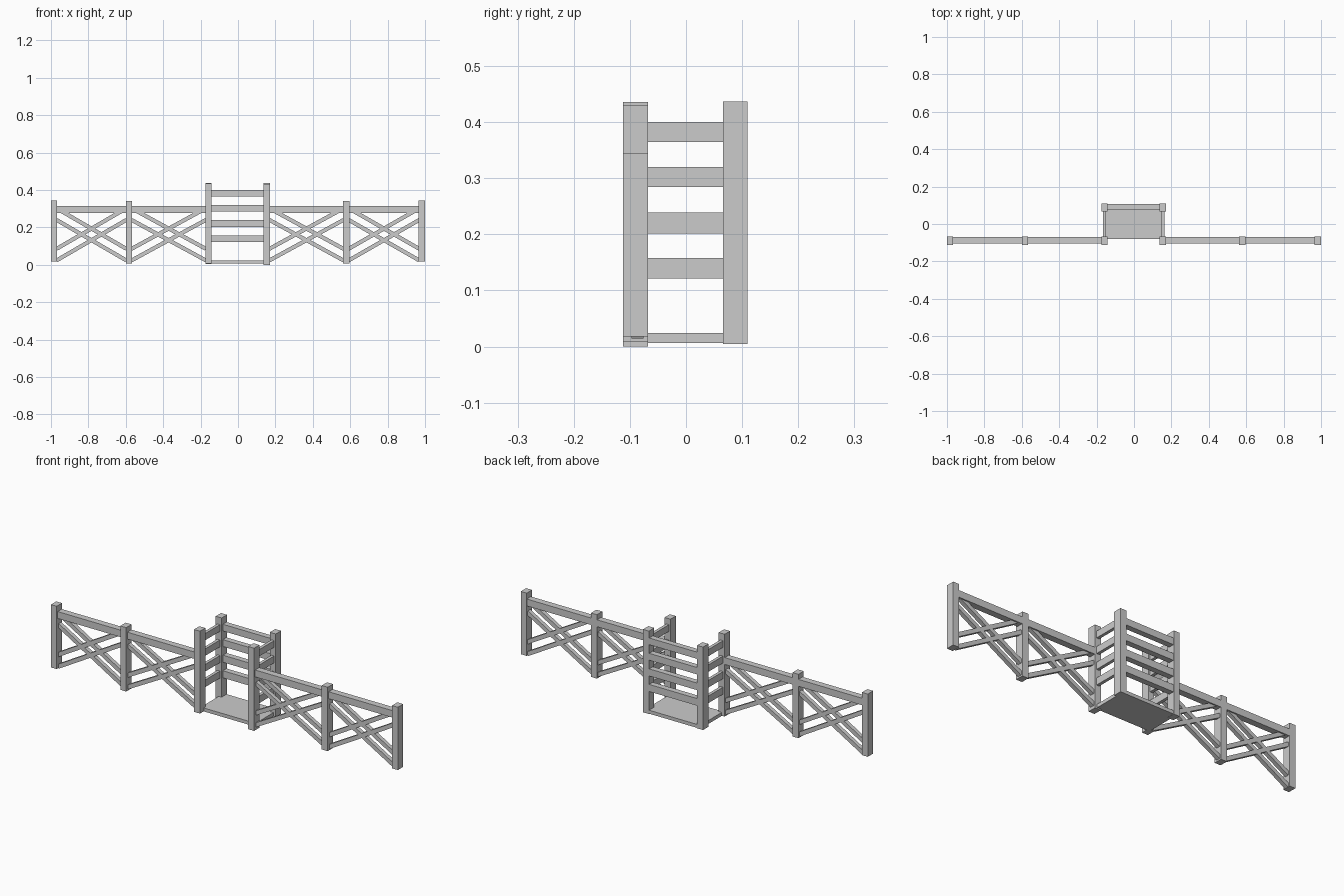
import bpy, math
from mathutils import Matrix, Vector

if "Cube" in bpy.data.objects:
    bpy.data.objects.remove(bpy.data.objects["Cube"])


def box(name, x, y, z, angle=0.0):
    """Box from (min, max) ranges, turned about y through its centre."""
    bpy.ops.mesh.primitive_cube_add(size=1)
    ob = bpy.context.object
    ob.name = name
    c = Vector([(a + b) / 2 for a, b in (x, y, z)])
    s = [b - a for a, b in (x, y, z)]
    m = Matrix.Rotation(angle, 4, 'Y') @ Matrix.Diagonal((*s, 1))
    ob.data.transform(m)
    ob.location = c
    return ob


FRONT = (-0.112, -0.068)
BACK = (0.066, 0.110)
RAIL_Y = (-0.103, -0.069)
RAIL_Z = (0.278, 0.314)

# Fence posts: x range and z range
posts = [
    ("left_end_post", (-1.0, -0.967), (0.018, 0.345)),
    ("left_middle_post", (-0.60, -0.566), (0.008, 0.341)),
    ("left_gate_post", (-0.175, -0.141), (0.007, 0.436)),
    ("right_gate_post", (0.137, 0.171), (0.0, 0.431)),
    ("right_middle_post", (0.561, 0.595), (0.008, 0.341)),
    ("right_end_post", (0.966, 1.0), (0.018, 0.345)),
]
for name, x, z in posts:
    box(name, x, FRONT, z)

# Panels: top rail and doubled cross braces between neighbouring posts
MID_Z, OFFSET, RISE, BAR = 0.163, 0.031, 0.213, 0.021
for i in (0, 1, 3, 4):
    x0, x1 = posts[i][1][1], posts[i + 1][1][0]
    box("top_rail", (x0, x1), RAIL_Y, RAIL_Z)
    w, cx = x1 - x0, (x0 + x1) / 2
    half = math.hypot(w, RISE) / 2 + 0.004
    for side in (-1, 1):
        for shift in (-OFFSET, OFFSET):
            cz = MID_Z + shift
            box("cross_brace", (cx - half, cx + half), (-0.097, -0.076),
                (cz - BAR / 2, cz + BAR / 2), side * math.atan2(RISE, w))

# Bay at the middle: back posts and floor
box("back_left_post", (-0.175, -0.141), BACK, (0.005, 0.437))
box("back_right_post", (0.137, 0.171), BACK, (0.005, 0.437))
box("bay_floor", (-0.158, 0.158), (-0.08, 0.108), (0.006, 0.024))

# Bay slats on the back and both sides
for z in ((0.121, 0.158), (0.202, 0.239), (0.284, 0.320), (0.365, 0.400)):
    box("back_slat", (-0.141, 0.137), (0.077, 0.107), z)
    box("left_slat", (-0.166, -0.150), (FRONT[1], BACK[0]), z)
    box("right_slat", (0.146, 0.162), (FRONT[1], BACK[0]), z)
